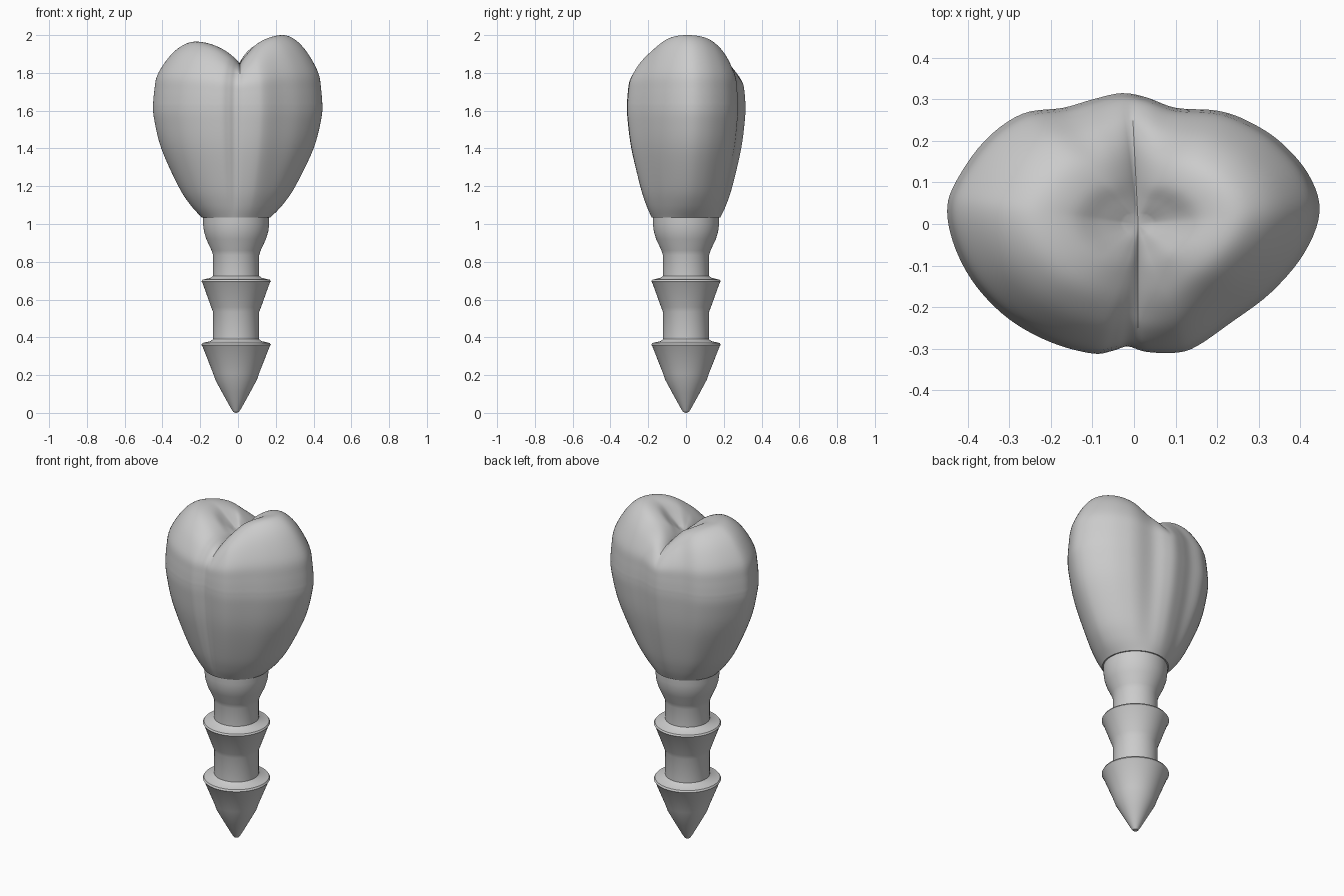
import bpy, bmesh, math
from mathutils import Vector

cube = bpy.data.objects.get("Cube")
if cube:
    bpy.data.objects.remove(cube, do_unlink=True)

grey = bpy.data.materials.new("plain_grey")
grey.use_nodes = True
grey.diffuse_color = (0.6, 0.6, 0.6, 1)
grey.node_tree.nodes["Principled BSDF"].inputs["Base Color"].default_value = (0.6, 0.6, 0.6, 1)

SIDES = 96
AXIS = Vector((-0.01, 0, 0))   # axis of the post
PIT = Vector((0.01, 0, 0))     # centre of the chewing surface


def spline(points, steps, closed=False):
    """Catmull-Rom curve through the points."""
    pts = [Vector(p) for p in points]
    n = len(pts)
    at = (lambda i: pts[i % n]) if closed else (lambda i: pts[max(0, min(n - 1, i))])
    out = []
    for i in range(n if closed else n - 1):
        a, b, c, d = (at(i + k) for k in (-1, 0, 1, 2))
        for s in range(steps):
            t = s / steps
            out.append(0.5 * (2 * b + (c - a) * t + (2 * a - 5 * b + 4 * c - d) * t * t
                              + (3 * b - a - 3 * c + d) * t ** 3))
    return out if closed else out + [pts[-1]]


def skin(name, rings, start, end):
    """Join rings of points with quads and close both ends at a point."""
    bm = bmesh.new()
    loops = [[bm.verts.new(p) for p in ring] for ring in rings]
    n = len(loops[0])
    tips = bm.verts.new(start), bm.verts.new(end)
    for i in range(n):
        j = (i + 1) % n
        for lo, hi in zip(loops, loops[1:]):
            bm.faces.new((lo[i], lo[j], hi[j], hi[i]))
        bm.faces.new((tips[0], loops[0][j], loops[0][i]))
        bm.faces.new((tips[1], loops[-1][i], loops[-1][j]))
    bmesh.ops.recalc_face_normals(bm, faces=bm.faces)
    mesh = bpy.data.meshes.new(name)
    bm.to_mesh(mesh)
    bm.free()
    mesh.materials.append(grey)
    obj = bpy.data.objects.new(name, mesh)
    bpy.context.collection.objects.link(obj)
    bpy.ops.object.select_all(action='DESELECT')
    obj.select_set(True)
    bpy.context.view_layer.objects.active = obj
    bpy.ops.object.shade_smooth_by_angle(angle=math.radians(35))
    return obj


# Barbed post, turned from a profile of (radius, height)
profile = [(0.015, 0.005), (0.028, 0.025), (0.075, 0.11), (0.11, 0.175), (0.122, 0.21),
           (0.178, 0.352), (0.184, 0.36), (0.178, 0.37), (0.135, 0.38), (0.122, 0.39),
           (0.122, 0.535), (0.132, 0.56), (0.178, 0.688), (0.184, 0.696), (0.178, 0.705),
           (0.135, 0.715), (0.122, 0.726), (0.122, 0.835), (0.13, 0.86), (0.158, 0.92),
           (0.17, 0.96), (0.175, 1.0), (0.175, 1.06)]


def circle(r, z, angles):
    return [AXIS + Vector((r * math.cos(a), r * math.sin(a), z)) for a in angles]


turn = [2 * math.pi * i / SIDES for i in range(SIDES)]
skin("barbed_post", [circle(r, z, turn) for r, z in profile],
     AXIS, AXIS + Vector((0, 0, 1.06)))

# Crown outline at its widest level
outline = spline([(0.447, 0.03), (0.42, 0.12), (0.35, 0.2), (0.27, 0.25), (0.2, 0.273),
                  (0.1, 0.28), (0.03, 0.305), (-0.03, 0.315), (-0.1, 0.3), (-0.17, 0.28),
                  (-0.27, 0.265), (-0.36, 0.2), (-0.43, 0.1), (-0.45, 0.03), (-0.43, -0.06),
                  (-0.38, -0.15), (-0.3, -0.23), (-0.2, -0.285), (-0.1, -0.312),
                  (-0.05, -0.305), (-0.015, -0.295), (0.03, -0.308), (0.1, -0.31),
                  (0.15, -0.295), (0.23, -0.24), (0.33, -0.165), (0.41, -0.07)], 5, True)
outline = [Vector((p.x, p.y, 0)) for p in outline]
angles = [math.atan2(p.y, p.x) for p in outline]


def cusp(a):
    """Cusp strength: full to the left, lower to the right, none in the grooves."""
    c = math.cos(a - 0.03)
    return abs(c) ** 0.8 * (1 if c > 0 else 0.79)


# Flank: (spread from neck to outline, height)
flank = spline([(0, 1.035), (0.23, 1.1), (0.48, 1.2), (0.83, 1.4), (0.98, 1.56), (1, 1.63)], 5)
# Chewing surface: (scale, groove height, extra cusp height)
top = spline([(1, 1.63, 0), (0.985, 1.69, 0.02), (0.95, 1.745, 0.055), (0.82, 1.795, 0.11),
              (0.68, 1.82, 0.152), (0.53, 1.835, 0.165), (0.35, 1.843, 0.137),
              (0.2, 1.847, 0.073), (0.08, 1.85, 0.02)], 5)
rings = []
for f, z in flank:
    neck = circle(0.182, 0, angles)
    rings.append([n.lerp(p, f) + Vector((0, 0, z)) for n, p in zip(neck, outline)])
for s, groove, extra in top[1:]:
    rings.append([PIT.lerp(p, s) + Vector((0, 0, groove + extra * cusp(a)))
                  for p, a in zip(outline, angles)])
skin("tooth_crown", rings, AXIS + Vector((0, 0, 1.035)), PIT + Vector((0, 0, 1.85)))
